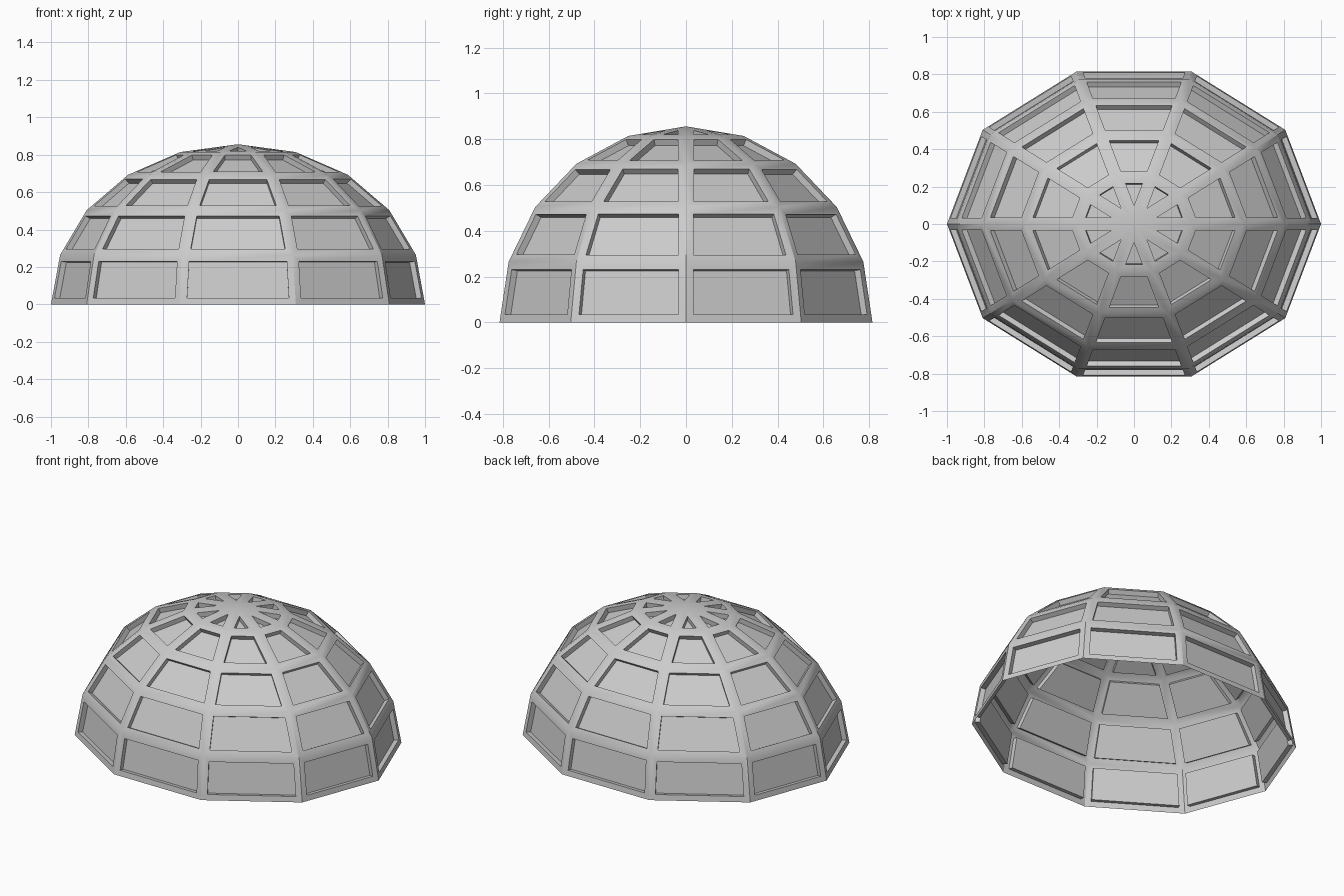
import bpy, bmesh
from math import sin, cos, pi

if "Cube" in bpy.data.objects:
    bpy.data.objects.remove(bpy.data.objects["Cube"])

SIDES, ROWS = 10, 5
RX, RY, RZ = 1.0, 0.856, 0.856

# Faceted half ellipsoid: rings from the open rim up to the crown
bm = bmesh.new()
rings = []
for r in range(ROWS):
    e = r * pi / 2 / ROWS
    rings.append([bm.verts.new((RX * cos(e) * cos(2 * pi * s / SIDES),
                                RY * cos(e) * sin(2 * pi * s / SIDES),
                                RZ * sin(e))) for s in range(SIDES)])
crown = bm.verts.new((0, 0, RZ))
for s in range(SIDES):
    t = (s + 1) % SIDES
    for lo, hi in zip(rings, rings[1:]):
        bm.faces.new((lo[s], lo[t], hi[t], hi[s]))
    bm.faces.new((rings[-1][s], rings[-1][t], crown))
bm.normal_update()

# Recessed panes: inset a frame on each facet, then push the pane straight inward
panes = list(bm.faces)
bmesh.ops.inset_individual(bm, faces=panes, thickness=0.035, depth=0.0,
                           use_even_offset=True)
bm.normal_update()
for pane in panes:
    n = pane.normal.copy()
    ext = bmesh.ops.extrude_discrete_faces(bm, faces=[pane])["faces"]
    bmesh.ops.translate(bm, verts=ext[0].verts, vec=n * -0.03)
bm.normal_update()

mesh = bpy.data.meshes.new("paneled_dome")
bm.to_mesh(mesh)
bm.free()
dome = bpy.data.objects.new("paneled_dome", mesh)
bpy.context.collection.objects.link(dome)

# Soft frame shading, crisp pane edges
bpy.context.view_layer.objects.active = dome
dome.select_set(True)
bpy.ops.object.shade_smooth_by_angle(angle=pi / 6)
